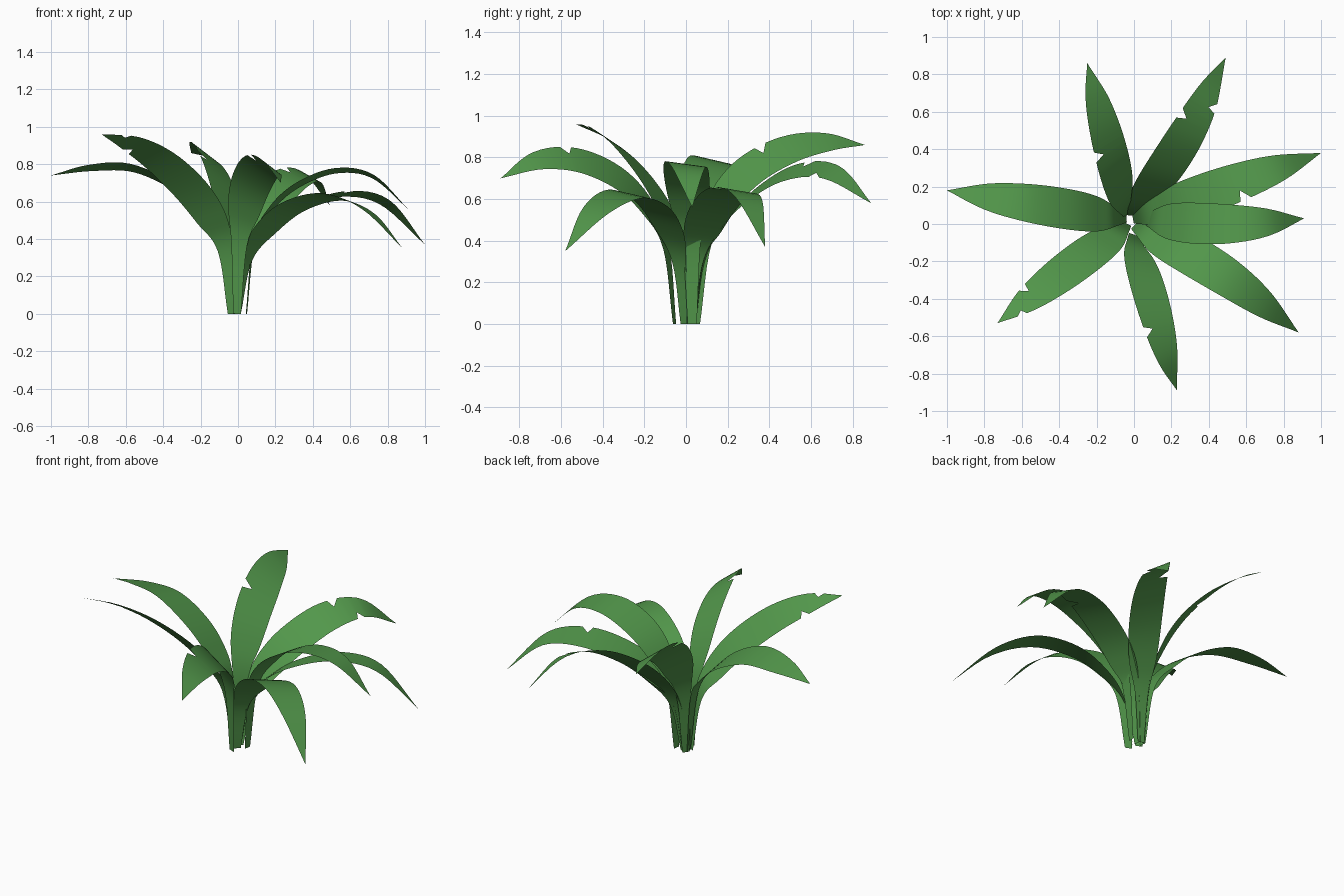
import bpy
import math
from mathutils import Vector

old = bpy.data.objects.get("Cube")
if old:
    bpy.data.objects.remove(old, do_unlink=True)

green = bpy.data.materials.new("leaf green")
green.use_nodes = True
color = (0.085, 0.31, 0.07, 1)
green.diffuse_color = color
green.node_tree.nodes["Principled BSDF"].inputs["Base Color"].default_value = color

# Shared outline: share of the plan reach and half width at each control row
REACH = [0, 0.048, 0.155, 0.32, 0.55, 0.78, 1]
HALF_WIDTH = [0.022, 0.045, 0.093, 0.11, 0.104, 0.072, 0]
ROWS = 36


def spline(values, u):
    """Smooth curve through evenly spaced control values."""
    last = len(values) - 1
    i = min(int(u * last), last - 1)
    t = u * last - i
    b, c = values[i], values[i + 1]
    a = values[i - 1] if i else 2 * b - c
    d = values[i + 2] if i + 2 <= last else 2 * c - b
    return b + t * ((c - a) + t * ((2 * a - 5 * b + 4 * c - d) + t * (3 * (b - c) + d - a))) / 2


def leaf(name, base, tip, heights, tilt, bow=0, left_tear=None, right_tear=None):
    """Arching ribbon; positive tilt lowers the right edge, tears nick an edge."""
    start, end = Vector((*base, 0)), Vector((*tip, 0))
    forward = (end - start).normalized()
    right = Vector((forward.y, -forward.x, 0))
    zs = [0] + heights

    def point(u):
        f = spline(REACH, u)
        p = start.lerp(end, f) + right * bow * math.sin(math.pi * f)
        p.z = max(0, spline(zs, u))
        return p

    def edge(u, tear):
        w = max(0, spline(HALF_WIDTH, u))
        return w * 0.45 if tear and abs(u - tear) < 1e-6 else w

    steps = {i / ROWS for i in range(ROWS + 1)}
    for tear in (left_tear, right_tear):
        if tear:
            steps = {u for u in steps if abs(u - tear) > 0.03}
            steps |= {tear - 0.012, tear, tear + 0.03}
    verts, faces = [], []
    for u in sorted(steps):
        p = point(u)
        tangent = (point(min(1, u + 0.01)) - point(max(0, u - 0.01))).normalized()
        side = (right - tangent * right.dot(tangent)).normalized()
        normal = side.cross(tangent)
        side = side * math.cos(math.radians(tilt)) - normal * math.sin(math.radians(tilt))
        row = [p - side * edge(u, left_tear), p, p + side * edge(u, right_tear)]
        for v in row:
            v.z = max(0, v.z)
        n = len(verts)
        verts += row
        if n:
            faces += [(n - 3 + k, n - 2 + k, n + 1 + k, n + k) for k in (0, 1)]
    mesh = bpy.data.meshes.new(name)
    mesh.from_pydata(verts, [], faces)
    mesh.materials.append(green)
    mesh.validate()
    mesh.shade_smooth()
    obj = bpy.data.objects.new(name, mesh)
    bpy.context.collection.objects.link(obj)


# Rosette of arching leaves
leaf("right_leaf", (-0.04, 0.03), (-1, 0.18), [0.38, 0.54, 0.68, 0.78, 0.78, 0.74], 13)
leaf("front_right_leaf", (-0.035, 0), (-0.73, -0.53), [0.34, 0.51, 0.67, 0.82, 0.915, 0.96], 26,
     left_tear=0.88, right_tear=0.79)
leaf("front_leaf", (-0.005, -0.055), (0.23, -0.89), [0.37, 0.56, 0.7, 0.785, 0.785, 0.7], -36,
     right_tear=0.7)
leaf("front_left_leaf", (0, -0.01), (0.88, -0.58), [0.29, 0.45, 0.575, 0.625, 0.545, 0.35], -11,
     bow=-0.04)
leaf("left_leaf", (0.045, 0.03), (0.91, 0.03), [0.39, 0.565, 0.69, 0.765, 0.735, 0.56], -8, bow=0.03)
leaf("back_left_leaf", (-0.005, 0.025), (1, 0.38), [0.31, 0.455, 0.57, 0.64, 0.6, 0.37], -9,
     right_tear=0.67)
leaf("back_leaf", (-0.015, 0.045), (0.49, 0.89), [0.29, 0.46, 0.61, 0.725, 0.73, 0.58], 25, bow=0.03,
     left_tear=0.71, right_tear=0.79)
leaf("back_right_leaf", (-0.035, 0.05), (-0.25, 0.86), [0.39, 0.59, 0.74, 0.84, 0.875, 0.86], 36,
     left_tear=0.58)
